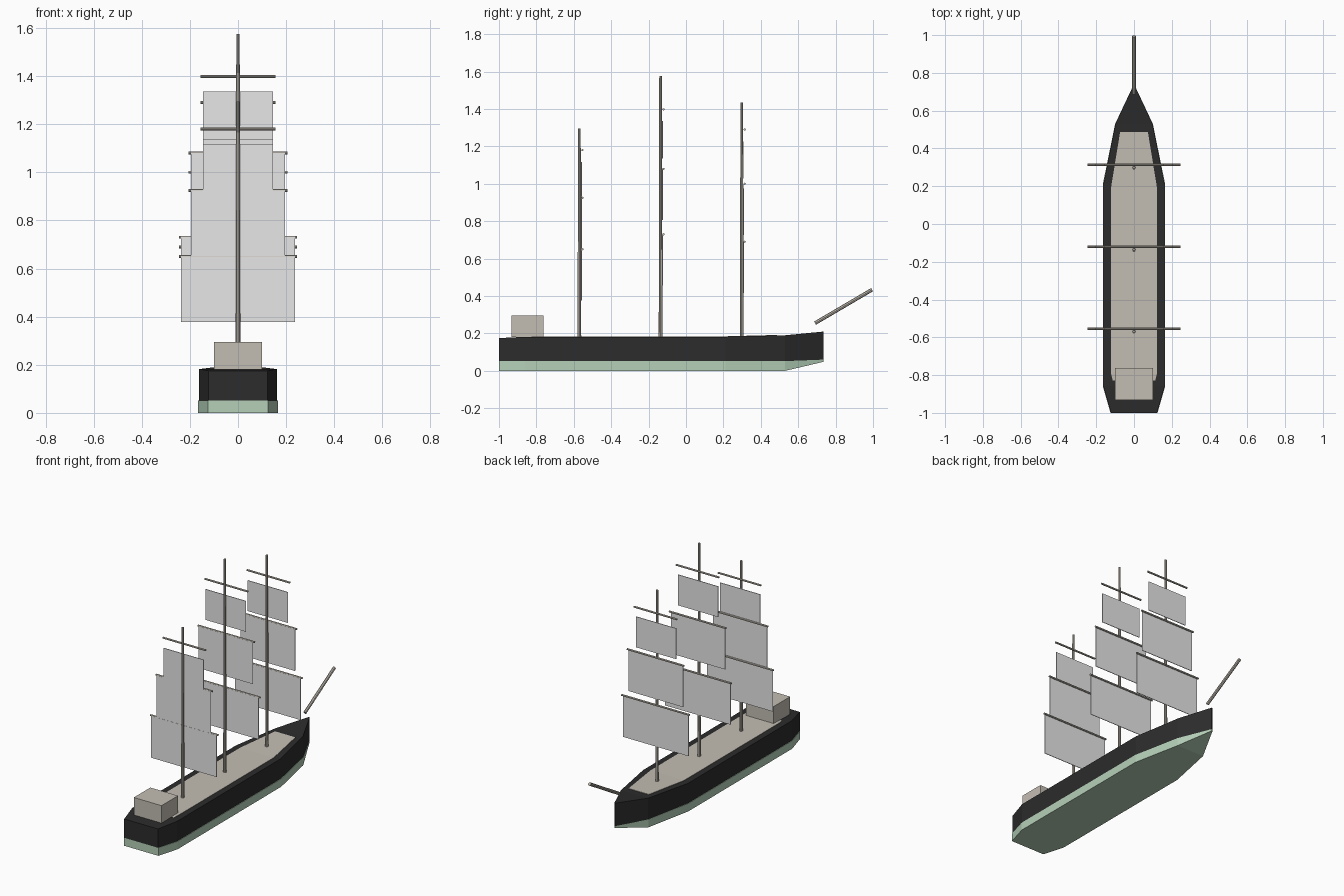
import bpy, bmesh
from mathutils import Vector

cube = bpy.data.objects.get("Cube")
if cube:
    bpy.data.objects.remove(cube, do_unlink=True)


def material(name, rgb):
    m = bpy.data.materials.new(name)
    m.use_nodes = True
    m.diffuse_color = (*rgb, 1)
    m.node_tree.nodes["Principled BSDF"].inputs["Base Color"].default_value = (*rgb, 1)
    return m


BLACK = material("hull black", (0.025, 0.025, 0.025))
GREEN = material("keel green", (0.46, 0.63, 0.48))
BEIGE = material("deck and spar beige", (0.55, 0.51, 0.45))
SAIL = material("sail cloth", (0.8, 0.8, 0.8))


def finish(name, bm, mat):
    bmesh.ops.recalc_face_normals(bm, faces=bm.faces)
    mesh = bpy.data.meshes.new(name)
    bm.to_mesh(mesh)
    bm.free()
    mesh.materials.append(mat)
    obj = bpy.data.objects.new(name, mesh)
    bpy.context.collection.objects.link(obj)
    return obj


def box(name, centre, size, mat):
    bm = bmesh.new()
    bmesh.ops.create_cube(bm, size=1)
    bmesh.ops.scale(bm, vec=size, verts=bm.verts)
    bmesh.ops.translate(bm, vec=centre, verts=bm.verts)
    return finish(name, bm, mat)


def spar(name, start, end, r1, r2):
    """Tapered eight-sided pole between two points."""
    a, b = Vector(start), Vector(end)
    bm = bmesh.new()
    bmesh.ops.create_cone(bm, cap_ends=True, segments=8, radius1=r1,
                          radius2=r2, depth=(b - a).length)
    bmesh.ops.rotate(bm, matrix=(b - a).to_track_quat('Z', 'Y').to_matrix(), verts=bm.verts)
    bmesh.ops.translate(bm, vec=(a + b) / 2, verts=bm.verts)
    return finish(name, bm, BEIGE)


def loft(name, stations, mat):
    """Skin rectangular sections given as (y, half width, bottom, top)."""
    bm = bmesh.new()
    rings = [[bm.verts.new(c) for c in ((-w, y, lo), (w, y, lo), (w, y, hi), (-w, y, hi))]
             for y, w, lo, hi in stations]
    for a, b in zip(rings, rings[1:]):
        for i in range(4):
            j = (i + 1) % 4
            bm.faces.new((a[i], a[j], b[j], b[i]))
    bm.faces.new(rings[0])
    bm.faces.new(rings[-1])
    return finish(name, bm, mat)


# Hull: y, half width, keel height, waterline, deck height
HULL = [(-1.0, 0.122, 0, 0.052, 0.175), (-0.86, 0.162, 0, 0.052, 0.182),
        (0.21, 0.162, 0, 0.052, 0.182), (0.53, 0.098, 0, 0.052, 0.19),
        (0.735, 0.003, 0.048, 0.06, 0.21)]
loft("upper_hull", [(y, w, line, top) for y, w, keel, line, top in HULL], BLACK)
loft("lower_hull", [(y, w * 1.02, keel, line) for y, w, keel, line, top in HULL], GREEN)

# Deck planking, inset from the rail
loft("deck", [(y * 0.92, w * 0.75, top - 0.01, top + 0.002)
              for y, w, keel, line, top in HULL[:4]], BEIGE)
box("cabin", (0, -0.847, 0.238), (0.2, 0.17, 0.114), BEIGE)

# Bowsprit
spar("bowsprit", (0, 0.69, 0.255), (0, 0.995, 0.434), 0.01, 0.01)

# Masts, each with three yards and three sails
MASTS = {"mizzen": (-0.57, 1.295, (0.65, 0.925, 1.18)),
         "main": (-0.136, 1.575, (0.73, 1.08, 1.398)),
         "fore": (0.298, 1.435, (0.69, 1.0, 1.29))}
# Tier: yard half length, sail half width, gap below yard, sail height
TIERS = {"lower": (0.245, 0.237, 0, 0.273),
         "middle": (0.205, 0.196, 0, 0.273),
         "upper": (0.155, 0.145, 0.063, 0.2)}
for mast, (y, top, yards) in MASTS.items():
    spar(mast + "_mast", (0, y, 0.17), (0, y, top), 0.01, 0.007)
    for (tier, (half, width, gap, height)), z in zip(TIERS.items(), yards):
        spar(f"{mast}_{tier}_yard", (-half, y + 0.016, z), (half, y + 0.016, z), 0.006, 0.006)
        box(f"{mast}_{tier}_sail", (0, y + 0.011, z - gap - height / 2),
            (width * 2, 0.004, height), SAIL)
